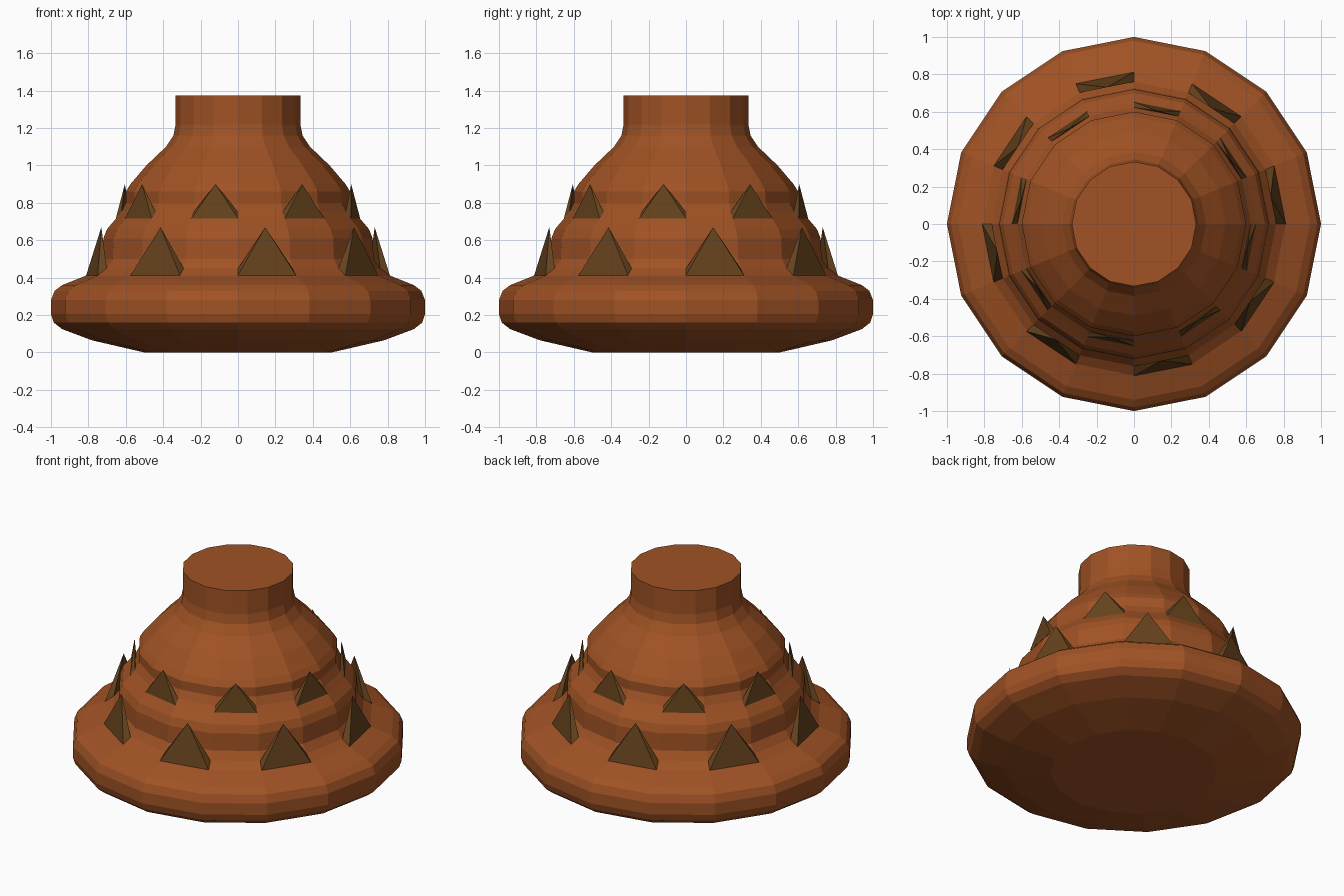
import bpy, bmesh, math

if "Cube" in bpy.data.objects:
    bpy.data.objects.remove(bpy.data.objects["Cube"])

SIDES = 16

def material(name, color):
    m = bpy.data.materials.new(name)
    m.diffuse_color = color
    m.use_nodes = True
    m.node_tree.nodes["Principled BSDF"].inputs["Base Color"].default_value = m.diffuse_color
    return m

def finish(bm, name, mat):
    bmesh.ops.recalc_face_normals(bm, faces=bm.faces)
    mesh = bpy.data.meshes.new(name)
    bm.to_mesh(mesh)
    bm.free()
    mesh.materials.append(mat)
    obj = bpy.data.objects.new(name, mesh)
    bpy.context.collection.objects.link(obj)
    return obj

def polar(r, a, z):
    return (r * math.cos(a), r * math.sin(a), z)

def lathe(name, profile, mat):
    bm = bmesh.new()
    rings = [[bm.verts.new(polar(r, 2 * math.pi * i / SIDES, z)) for i in range(SIDES)]
             for r, z in profile]
    for lo, hi in zip(rings, rings[1:]):
        for i in range(SIDES):
            j = (i + 1) % SIDES
            bm.faces.new((lo[i], lo[j], hi[j], hi[i]))
    bm.faces.new(rings[0][::-1])
    bm.faces.new(rings[-1])
    return finish(bm, name, mat)

def spike_row(name, start, outer, inner, tip, mat):
    # one pyramid on every second side, based on that side's sloping panel
    bm = bmesh.new()
    half = math.pi / SIDES
    for k in range(8):
        a = math.radians(start + 45 * k)
        base = [bm.verts.new(polar(r, a + s * half, z))
                for (r, z), s in ((outer, -1), (outer, 1), (inner, 1), (inner, -1))]
        apex = bm.verts.new(polar(tip[0], a, tip[1]))
        bm.faces.new(base[::-1])
        for i in range(4):
            bm.faces.new((base[i], base[(i + 1) % 4], apex))
    return finish(bm, name, mat)

clay = material("clay", (0.35, 0.085, 0.018, 1))
horn = material("horn", (0.13, 0.055, 0.012, 1))

# tiered body with a narrow neck
lathe("body", [
    (0.50, 0.0), (0.78, 0.065), (0.94, 0.125), (0.985, 0.16), (1.0, 0.205),
    (1.0, 0.28), (0.98, 0.33), (0.94, 0.36), (0.81, 0.412), (0.76, 0.45),
    (0.725, 0.50), (0.72, 0.61), (0.70, 0.66), (0.653, 0.715), (0.625, 0.75),
    (0.60, 0.80), (0.60, 0.86), (0.575, 0.90), (0.49, 1.0), (0.385, 1.10),
    (0.345, 1.16), (0.333, 1.22), (0.333, 1.375)], clay)

# two staggered rows of spikes
spike_row("lower_spikes", 11.25, (0.812, 0.412), (0.76, 0.45), (0.745, 0.67), horn)
spike_row("upper_spikes", -11.25, (0.653, 0.717), (0.623, 0.75), (0.617, 0.90), horn)
